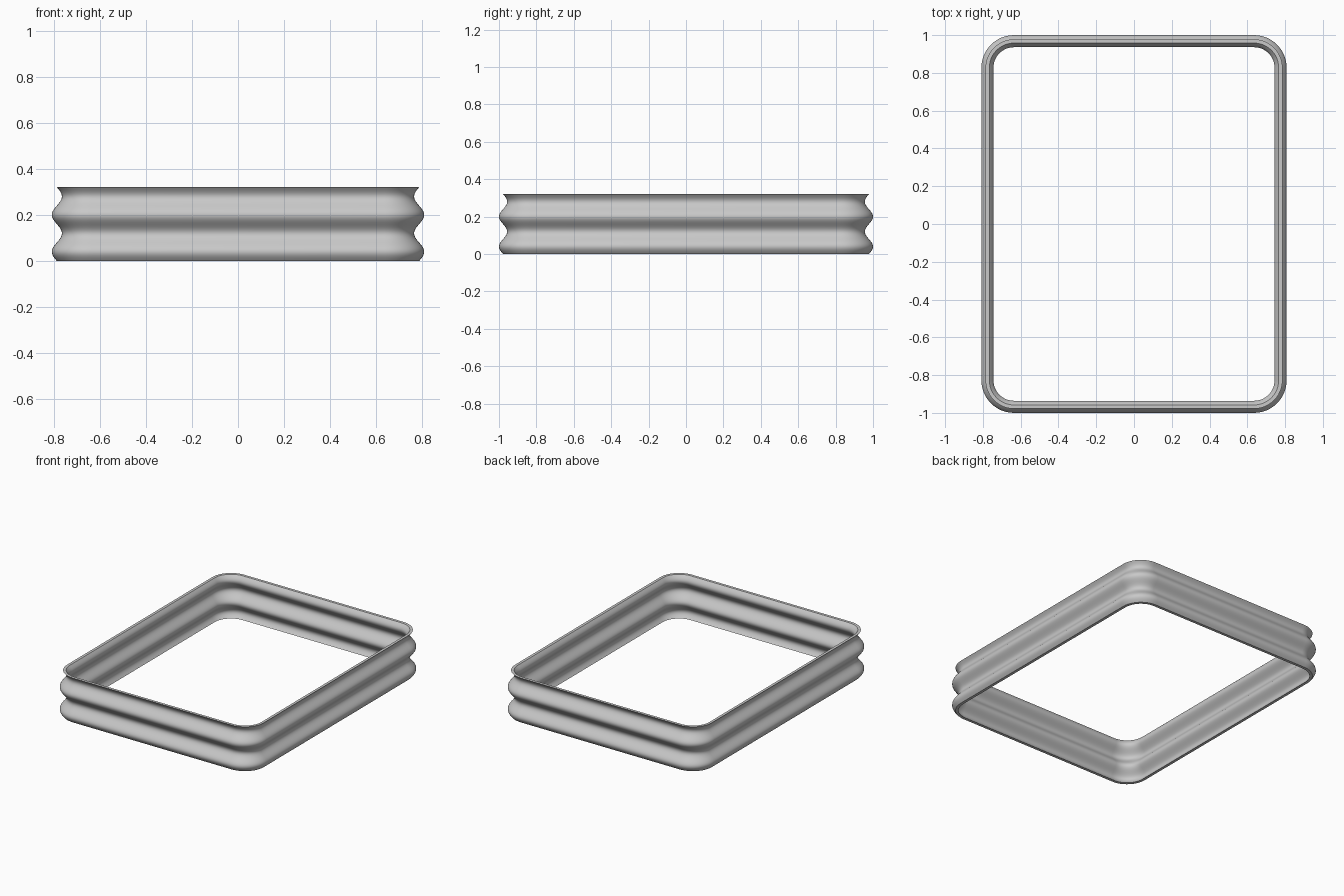
import bpy
import bmesh
from math import cos, sin, pi, radians

cube = bpy.data.objects.get("Cube")
if cube:
    bpy.data.objects.remove(cube, do_unlink=True)

# Main dimensions
HEIGHT = 0.32
CORE_X, CORE_Y = 0.635, 0.827   # centres of the corner arcs
MID_RADIUS = 0.151              # mean outer corner radius
WAVE = 0.022                    # depth of the corrugation
PERIOD = HEIGHT / 2
WALL = 0.02
STEPS = 40                      # profile steps over the height
ARC = 12                        # segments per corner

# Single plain grey material
grey = bpy.data.materials.new("plain_grey")
grey.use_nodes = True
colour = (0.58, 0.58, 0.58, 1)
grey.diffuse_color = colour
grey.node_tree.nodes["Principled BSDF"].inputs["Base Color"].default_value = colour


def outer_radius(z):
    return MID_RADIUS + WAVE * cos(2 * pi * (z - PERIOD / 4) / PERIOD)


def rounded_ring(bm, radius, z):
    """One rounded-rectangle loop of vertices."""
    verts = []
    for corner, (sx, sy) in enumerate([(1, 1), (-1, 1), (-1, -1), (1, -1)]):
        for i in range(ARC + 1):
            a = (corner + i / ARC) * pi / 2
            verts.append(bm.verts.new((sx * CORE_X + radius * cos(a),
                                       sy * CORE_Y + radius * sin(a), z)))
    return verts


# Closed wall section: up the outside, down the inside
levels = [HEIGHT * i / STEPS for i in range(STEPS + 1)]
section = [(outer_radius(z), z) for z in levels]
section += [(outer_radius(z) - WALL, z) for z in reversed(levels)]

# Sweep the section around the rounded rectangle
bm = bmesh.new()
rings = [rounded_ring(bm, r, z) for r, z in section]
for k, lower in enumerate(rings):
    upper = rings[(k + 1) % len(rings)]
    for i in range(len(lower)):
        j = (i + 1) % len(lower)
        bm.faces.new((lower[i], lower[j], upper[j], upper[i]))
bmesh.ops.recalc_face_normals(bm, faces=bm.faces)

mesh = bpy.data.meshes.new("corrugated_frame")
bm.to_mesh(mesh)
bm.free()
mesh.materials.append(grey)
frame = bpy.data.objects.new("corrugated_frame", mesh)
bpy.context.collection.objects.link(frame)

# Smooth waves with crisp rims
bpy.ops.object.select_all(action="DESELECT")
frame.select_set(True)
bpy.context.view_layer.objects.active = frame
bpy.ops.object.shade_smooth_by_angle(angle=radians(30))
